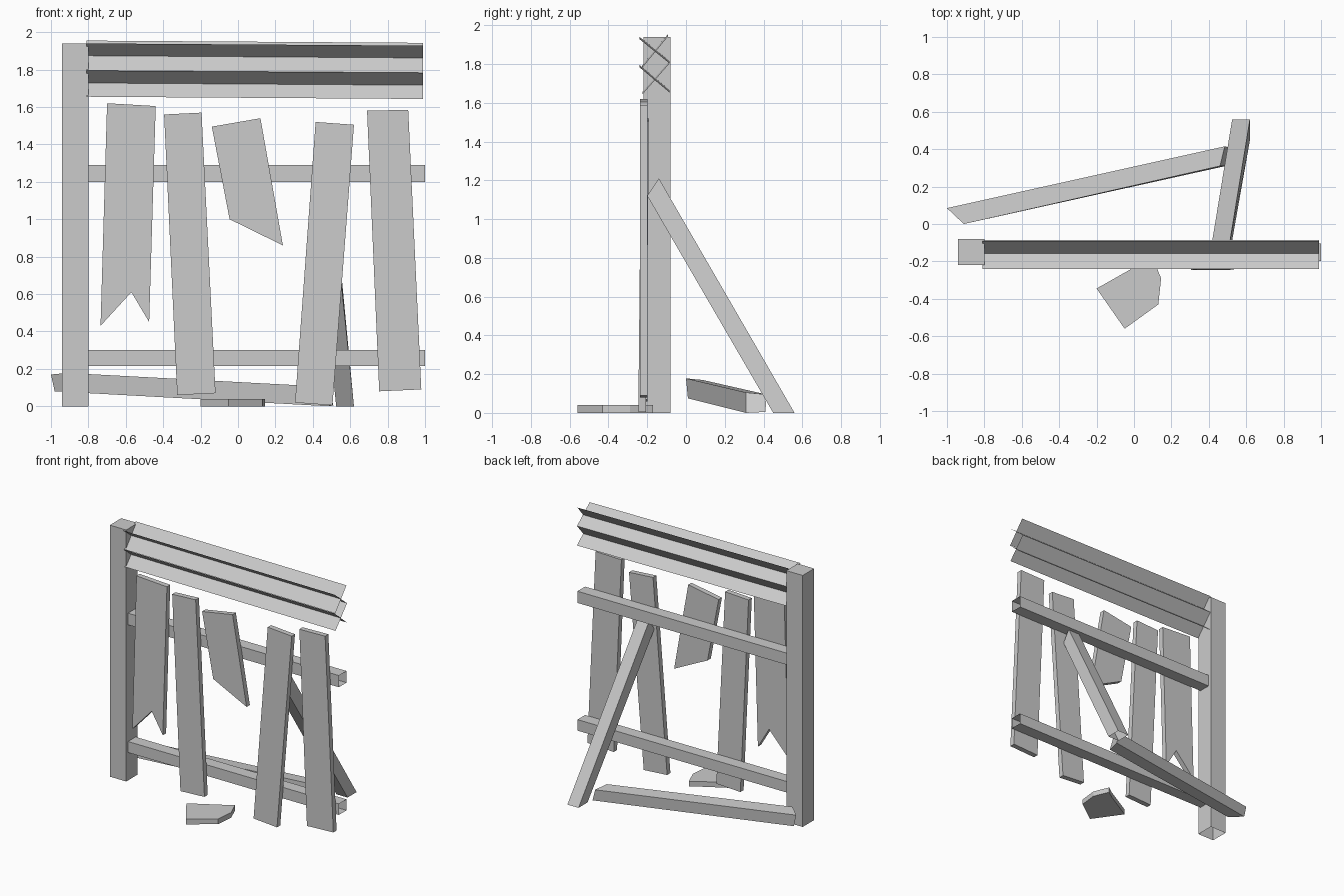
import bpy, bmesh
from mathutils import Vector

cube = bpy.data.objects.get("Cube")
if cube:
    bpy.data.objects.remove(cube, do_unlink=True)

grey = bpy.data.materials.new("weathered_grey")
grey.use_nodes = True
colour = (0.6, 0.6, 0.6, 1)
grey.diffuse_color = colour
grey.node_tree.nodes["Principled BSDF"].inputs["Base Color"].default_value = colour


def finish(name, bm):
    mesh = bpy.data.meshes.new(name)
    bm.to_mesh(mesh)
    bm.free()
    mesh.materials.append(grey)
    obj = bpy.data.objects.new(name, mesh)
    bpy.context.collection.objects.link(obj)
    return obj


def loft(name, start, end, cap_start=True, cap_end=True):
    """Join two matching outlines with side faces; either end may stay open."""
    bm = bmesh.new()
    a = [bm.verts.new(p) for p in start]
    b = [bm.verts.new(p) for p in end]
    n = len(a)
    for i in range(n):
        j = (i + 1) % n
        bm.faces.new((a[i], a[j], b[j], b[i]))
    caps = [bm.faces.new(a), bm.faces.new(b)]
    bmesh.ops.recalc_face_normals(bm, faces=bm.faces[:])
    drop = [f for f, keep in zip(caps, (cap_start, cap_end)) if not keep]
    if drop:
        bmesh.ops.delete(bm, geom=drop, context='FACES_ONLY')
    return finish(name, bm)


def rect(x0, x1, y0, y1, z):
    return [(x0, y0, z), (x1, y0, z), (x1, y1, z), (x0, y1, z)]


# Tall post, open underneath
loft("post", rect(-0.94, -0.80, -0.22, -0.08, 0),
     rect(-0.94, -0.80, -0.22, -0.08, 1.94), cap_start=False)

# Hollow-ended horizontal rails
for name, z0, z1 in (("lower_rail", 0.215, 0.30), ("upper_rail", 1.20, 1.29)):
    section = [(-0.198, z0), (-0.105, z0), (-0.105, z1), (-0.198, z1)]
    loft(name, [(-0.80, y, z) for y, z in section],
         [(1.0, y, z) for y, z in section], False, False)

# Crooked and broken fence planks: front outlines with front depth at the top and bottom
planks = {
    "split_plank": [(-0.70, 1.62), (-0.44, 1.605), (-0.475, 0.45), (-0.57, 0.61), (-0.735, 0.43)],
    "left_plank": [(-0.395, 1.56), (-0.195, 1.57), (-0.12, 0.07), (-0.325, 0.06)],
    "snapped_plank": [(-0.14, 1.495), (0.12, 1.54), (0.24, 0.86), (-0.045, 1.0)],
    "leaning_plank": [(0.415, 1.52), (0.62, 1.505), (0.505, 0.005), (0.305, 0.02)],
    "right_plank": [(0.69, 1.58), (0.91, 1.585), (0.98, 0.09), (0.755, 0.08)],
}
for name, outline in planks.items():
    tilt = 0.01 if name == "leaning_plank" else 0
    front = [Vector((x, -0.238 + tilt * (z - 0.8), z)) for x, z in outline]
    loft(name, front, [p + Vector((0, 0.04, 0)) for p in front])

# Crossed thin boards along the top, sagging slightly to the left side
boards = [(-0.24, 1.94, -0.085, 1.815), (-0.228, 1.79, -0.092, 1.955),
          (-0.24, 1.795, -0.085, 1.665), (-0.225, 1.655, -0.085, 1.815)]
for i, (y0, z0, y1, z1) in enumerate(boards):
    bm = bmesh.new()
    corners = [(-0.81, y0, z0), (0.99, y0, z0 - 0.012),
               (0.99, y1, z1 - 0.012), (-0.81, y1, z1)]
    bm.faces.new([bm.verts.new(p) for p in corners])
    finish(f"top_board_{i + 1}", bm)

# Slanted brace propping the fence from behind
loft("back_brace", rect(0.525, 0.62, 0.45, 0.56, 0),
     [(0.41, -0.20, 1.12), (0.505, -0.20, 1.12), (0.505, -0.14, 1.21), (0.41, -0.14, 1.21)],
     cap_start=False)

# Fallen beam lying behind
loft("fallen_beam",
     [(-0.89, 0.01, 0.075), (-0.98, 0.085, 0.08), (-1.0, 0.085, 0.17), (-0.91, 0, 0.178)],
     [(0.49, 0.31, 0), (0.51, 0.41, 0.005), (0.485, 0.415, 0.095), (0.46, 0.31, 0.105)])

# Broken plank scrap on the ground in front
scrap = [(-0.20, -0.345), (-0.05, -0.56), (0.13, -0.43),
         (0.145, -0.29), (0.095, -0.17), (0.03, -0.215)]
loft("plank_scrap", [(x, y, 0) for x, y in scrap], [(x, y, 0.04) for x, y in scrap])
